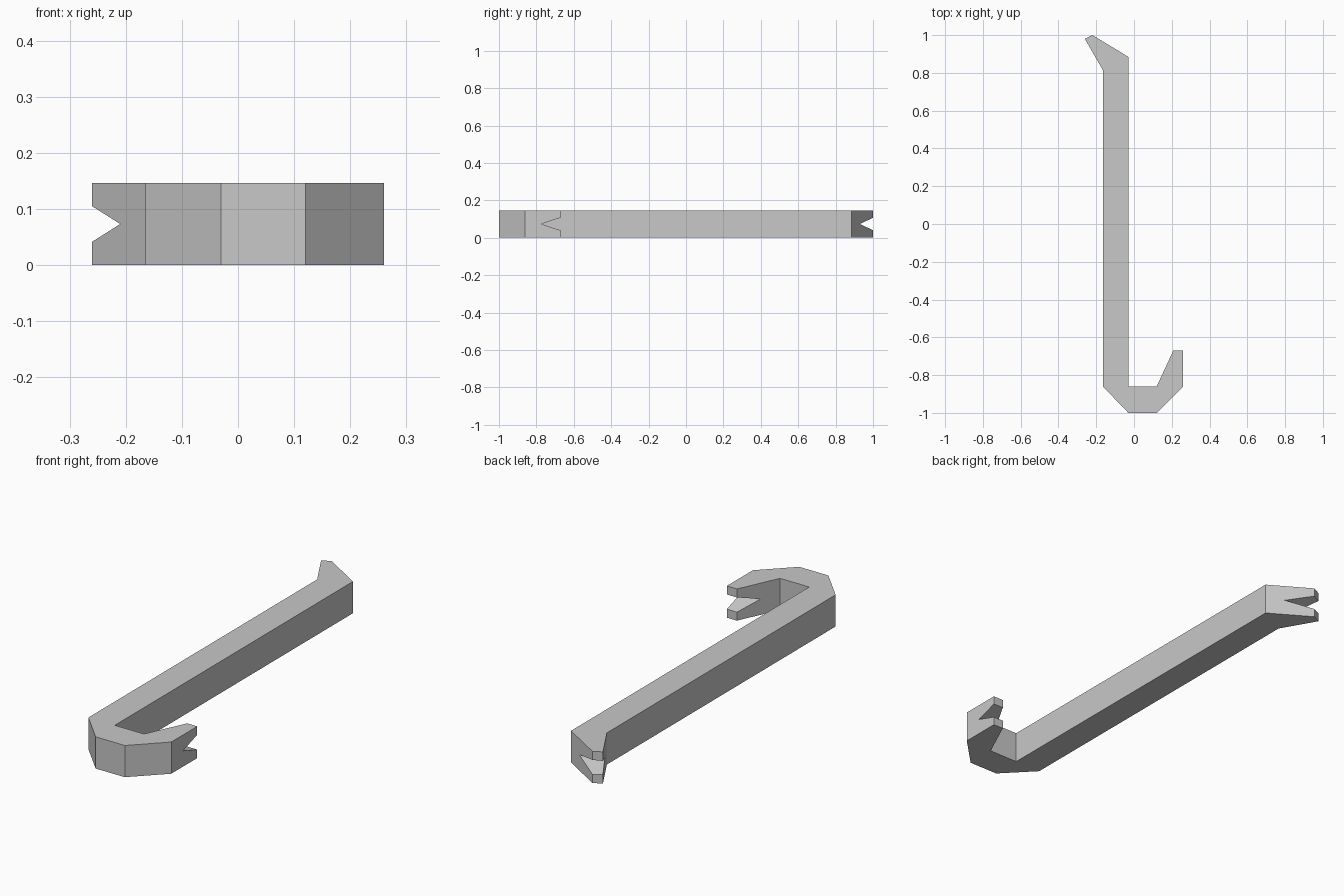
import bpy
import bmesh
from mathutils import Vector

HEIGHT = 0.147
MID = HEIGHT / 2

cube = bpy.data.objects.get("Cube")
if cube:
    bpy.data.objects.remove(cube, do_unlink=True)

# Bare steel, used for the whole bar
steel = bpy.data.materials.new("grey steel")
steel.use_nodes = True
colour = (0.58, 0.58, 0.58, 1)
steel.diffuse_color = colour
steel.node_tree.nodes["Principled BSDF"].inputs["Base Color"].default_value = colour


def make_object(name, bm):
    bmesh.ops.recalc_face_normals(bm, faces=bm.faces)
    mesh = bpy.data.meshes.new(name)
    bm.to_mesh(mesh)
    bm.free()
    mesh.materials.append(steel)
    obj = bpy.data.objects.new(name, mesh)
    bpy.context.collection.objects.link(obj)
    return obj


def extrude_outline(name, outline):
    bm = bmesh.new()
    face = bm.faces.new([bm.verts.new((x, y, 0)) for x, y in outline])
    result = bmesh.ops.extrude_face_region(bm, geom=[face])
    top = [v for v in result["geom"] if isinstance(v, bmesh.types.BMVert)]
    bmesh.ops.translate(bm, verts=top, vec=(0, 0, HEIGHT))
    return make_object(name, bm)


def notch_cutter(name, apex, tip, half_width=0.034):
    """V wedge whose apex line and tip line run through the bar's thickness."""
    def widen(line):
        a, b = Vector(line[0]), Vector(line[1])
        return a - (b - a) * 0.3, b + (b - a) * 0.3

    bm = bmesh.new()
    ends = []
    for a, t in zip(widen(apex), widen(tip)):
        far = a + (t - a) * 1.5
        ends.append([bm.verts.new((a.x, a.y, MID)),
                     bm.verts.new((far.x, far.y, MID - half_width * 1.5)),
                     bm.verts.new((far.x, far.y, MID + half_width * 1.5))])
    first, second = ends
    bm.faces.new(first)
    bm.faces.new(second[::-1])
    for i in range(3):
        j = (i + 1) % 3
        bm.faces.new((first[i], first[j], second[j], second[i]))
    bmesh.ops.triangulate(bm, faces=bm.faces)
    cutter = make_object(name, bm)
    cutter.hide_render = True
    return cutter


# Straight shaft with a bent claw at the back and a hook at the front
bar = extrude_outline("pry_bar", [
    (-0.26, 0.98), (-0.22, 1.0), (-0.03, 0.885), (-0.03, -0.86),
    (0.12, -0.86), (0.208, -0.67), (0.26, -0.67), (0.26, -0.86),
    (0.12, -1.0), (-0.03, -1.0), (-0.165, -0.86), (-0.165, 0.815)])

# Nail notches in both ends
cutters = [
    notch_cutter("claw_notch_cutter", [(-0.21, 0.893), (-0.104, 0.93)],
                 [(-0.26, 0.98), (-0.22, 1.0)]),
    notch_cutter("hook_notch_cutter", [(0.16, -0.775), (0.26, -0.775)],
                 [(0.208, -0.67), (0.26, -0.67)])]
for cutter in cutters:
    mod = bar.modifiers.new(cutter.name, 'BOOLEAN')
    mod.operation = 'DIFFERENCE'
    mod.solver = 'EXACT'
    mod.object = cutter

# Apply the cuts, then discard the cutters
bpy.context.view_layer.objects.active = bar
bar.select_set(True)
for cutter in cutters:
    bpy.ops.object.modifier_apply(modifier=cutter.name)
    bpy.data.objects.remove(cutter, do_unlink=True)
